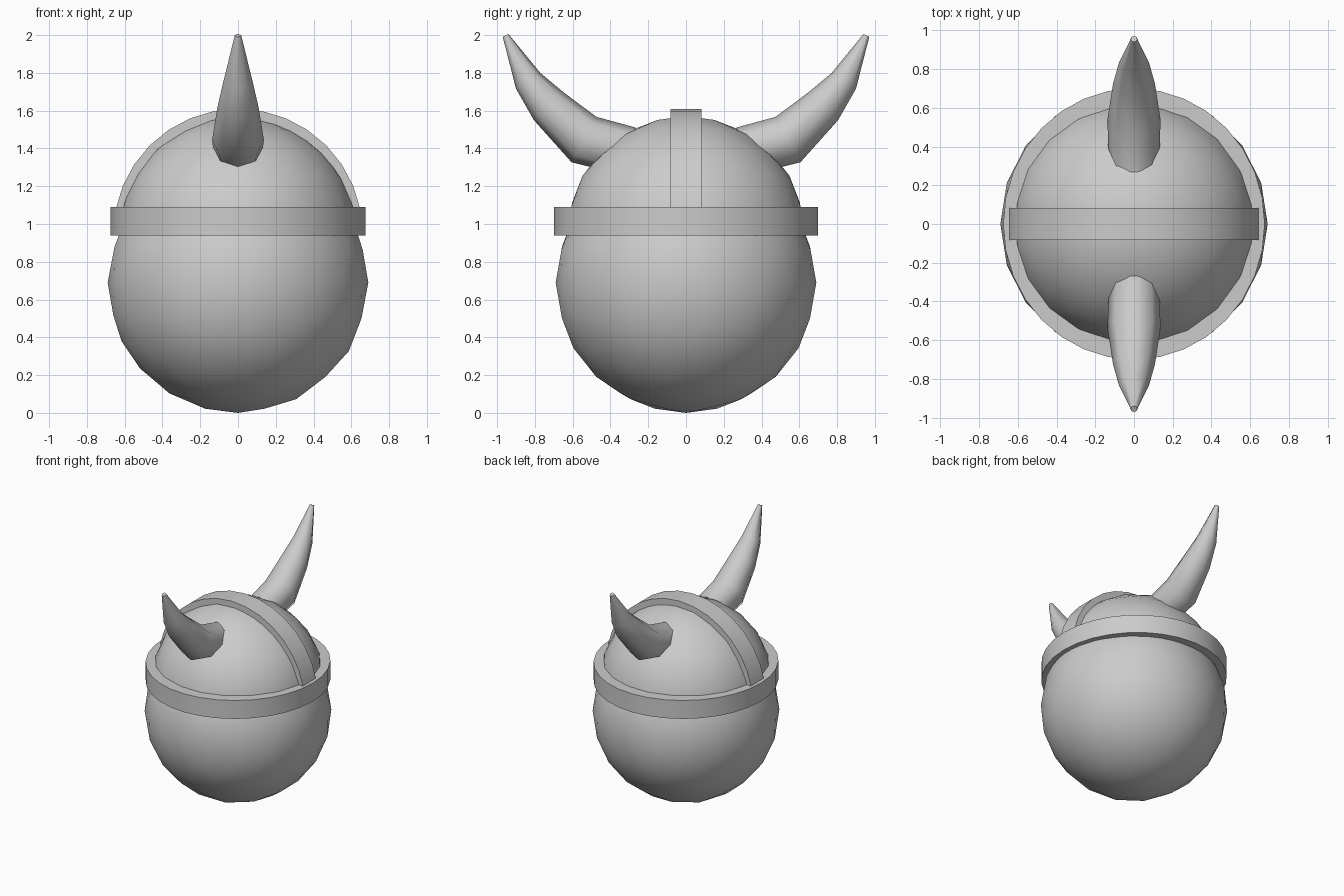
import bpy, bmesh, math
from mathutils import Vector

if "Cube" in bpy.data.objects:
    bpy.data.objects.remove(bpy.data.objects["Cube"])

grey = bpy.data.materials.new("plain grey")
grey.diffuse_color = (0.6, 0.6, 0.6, 1)
grey.use_nodes = True
grey.node_tree.nodes["Principled BSDF"].inputs["Base Color"].default_value = grey.diffuse_color


def finish(obj, angle=40):
    obj.data.materials.append(grey)
    bpy.ops.object.select_all(action='DESELECT')
    obj.select_set(True)
    bpy.context.view_layer.objects.active = obj
    bpy.ops.object.shade_smooth_by_angle(angle=math.radians(angle))


def ball(name, radius, z):
    bpy.ops.mesh.primitive_ico_sphere_add(subdivisions=3, radius=radius, location=(0, 0, z))
    obj = bpy.context.object
    obj.name = name
    finish(obj)


def loft(name, rings, closed=False):
    """Skin a list of cross-section loops, capping the ends unless closed."""
    bm = bmesh.new()
    loops = [[bm.verts.new(p) for p in ring] for ring in rings]
    n = len(loops[0])
    pairs = list(zip(loops, loops[1:])) + ([(loops[-1], loops[0])] if closed else [])
    for a, b in pairs:
        for i in range(n):
            j = (i + 1) % n
            bm.faces.new((a[i], a[j], b[j], b[i]))
    if not closed:
        bm.faces.new(loops[0])
        bm.faces.new(loops[-1])
    bmesh.ops.recalc_face_normals(bm, faces=bm.faces)
    mesh = bpy.data.meshes.new(name)
    bm.to_mesh(mesh)
    bm.free()
    obj = bpy.data.objects.new(name, mesh)
    bpy.context.collection.objects.link(obj)
    return obj


# Round head and helmet dome
ball("head", 0.69, 0.69)
ball("helmet_dome", 0.634, 0.937)

# Horizontal rim band, slightly longer front to back
rings = []
for k in range(32):
    a = 2 * math.pi * k / 32
    c, s = math.cos(a), math.sin(a)
    rings.append([(0.675 * f * c, 0.70 * f * s, z)
                  for f, z in ((0.87, 0.94), (1, 0.94), (1, 1.09), (0.87, 1.09))])
finish(loft("rim_band", rings, closed=True))

# Crest band arching over the dome from side to side
rings = []
for k in range(17):
    a = math.pi * k / 16
    c, s = math.cos(a), math.sin(a)
    rings.append([(0.66 * f * c, y, 0.95 + 0.66 * f * s)
                  for f, y in ((0.88, -0.083), (1, -0.083), (1, 0.083), (0.88, 0.083))])
finish(loft("crest_band", rings))

# Curved horns: (y, z, radius) along the path, mirrored front to back
path = [(0.30, 1.385, 0.13), (0.54, 1.447, 0.137), (0.725, 1.622, 0.108),
        (0.835, 1.757, 0.077), (0.955, 1.998, 0.017)]
pts = [Vector((0, y, z)) for y, z, r in path]
side = Vector((1, 0, 0))
rings = []
for i, p in enumerate(pts):
    before = (p - pts[max(i - 1, 0)]).normalized()
    after = (pts[min(i + 1, len(pts) - 1)] - p).normalized()
    up = side.cross((before + after).normalized())
    r = path[i][2]
    rings.append([p + r * (side * math.cos(t) + up * math.sin(t))
                  for t in (2 * math.pi * k / 8 for k in range(8))])
horns = loft("horns", rings)
mirror = horns.modifiers.new("front and back", 'MIRROR')
mirror.use_axis = (False, True, False)
finish(horns, 50)
